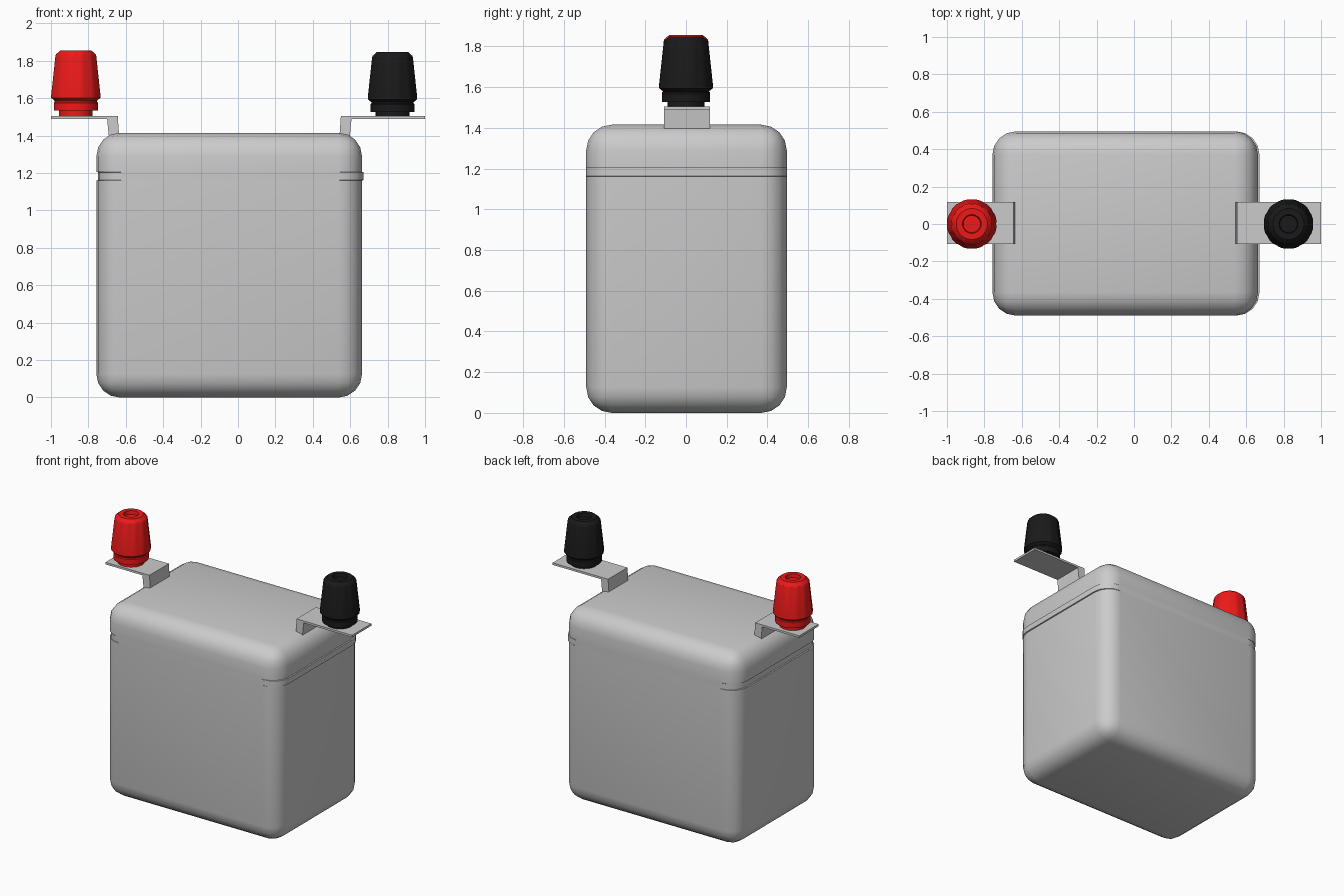
import bpy, bmesh, math
from mathutils import Vector

if "Cube" in bpy.data.objects:
    bpy.data.objects.remove(bpy.data.objects["Cube"])


def finish(name, bm, color=None, angle=35):
    bmesh.ops.recalc_face_normals(bm, faces=bm.faces)
    mesh = bpy.data.meshes.new(name)
    bm.to_mesh(mesh)
    bm.free()
    ob = bpy.data.objects.new(name, mesh)
    bpy.context.collection.objects.link(ob)
    if color:
        mat = bpy.data.materials.new(name + "_plastic")
        mat.diffuse_color = color
        mat.use_nodes = True
        mat.node_tree.nodes["Principled BSDF"].inputs["Base Color"].default_value = mat.diffuse_color
        mesh.materials.append(mat)
    bpy.ops.object.select_all(action='DESELECT')
    ob.select_set(True)
    bpy.context.view_layer.objects.active = ob
    bpy.ops.object.shade_smooth_by_angle(angle=math.radians(angle))
    return ob


def battery_case(lo, hi, radius):
    bm = bmesh.new()
    bmesh.ops.create_cube(bm, size=1)
    lo, hi = Vector(lo), Vector(hi)
    for v in bm.verts:
        v.co = (lo + hi) / 2 + v.co * (hi - lo)
    bmesh.ops.bevel(bm, geom=bm.edges[:], offset=radius, offset_type='OFFSET',
                    segments=4, profile=0.5, affect='EDGES')
    # lid seam: a thin band shifted sideways (notch on the left, ridge on the right)
    for z in (1.160, 1.162, 1.204, 1.206):
        bmesh.ops.bisect_plane(bm, geom=bm.verts[:] + bm.edges[:] + bm.faces[:],
                               plane_co=(0, 0, z), plane_no=(0, 0, 1))
    for v in bm.verts:
        if 1.161 < v.co.z < 1.205:
            v.co.x += 0.008
    return finish("battery_case", bm)


def bracket(name, profile, y0=-0.107, y1=0.117):
    bm = bmesh.new()
    face = bm.faces.new([bm.verts.new((x, y0, z)) for x, z in profile])
    ext = bmesh.ops.extrude_face_region(bm, geom=[face])
    for v in ext["geom"]:
        if isinstance(v, bmesh.types.BMVert):
            v.co.y = y1
    return finish(name, bm)


def knob(name, x, z, color, segments=48):
    # radius, height, depth of the grip flutes
    profile = [(0.09, 0, 0), (0.09, 0.03, 0), (0.118, 0.03, 0), (0.118, 0.07, 0),
               (0.113, 0.075, 0), (0.113, 0.082, 0), (0.133, 0.097, 0.003),
               (0.133, 0.11, 0.005), (0.11, 0.322, 0.004), (0.106, 0.33, 0),
               (0.083, 0.35, 0), (0.05, 0.35, 0), (0.046, 0.325, 0)]
    bm = bmesh.new()
    rings = []
    for r, h, flute in profile:
        ring = []
        for i in range(segments):
            a = 2 * math.pi * i / segments
            rr = r - (flute if i % 4 == 0 else 0)
            ring.append(bm.verts.new((x + rr * math.cos(a), rr * math.sin(a), z + h)))
        rings.append(ring)
    for a, b in zip(rings, rings[1:]):
        for i in range(segments):
            j = (i + 1) % segments
            bm.faces.new((a[i], a[j], b[j], b[i]))
    bm.faces.new(rings[0])
    bm.faces.new(rings[-1])
    return finish(name, bm, color, 25)


# case
battery_case((-0.757, -0.49, 0), (0.663, 0.495, 1.415), 0.125)

# bent metal contact tabs
bracket("positive_tab", [(-1, 1.49), (-0.70, 1.49), (-0.69, 1.39),
                         (-0.635, 1.39), (-0.643, 1.505), (-1, 1.505)])
bracket("negative_tab", [(1, 1.49), (0.607, 1.49), (0.597, 1.39),
                         (0.542, 1.39), (0.55, 1.505), (1, 1.505)])

# screw terminals
knob("positive_terminal", -0.867, 1.505, (0.85, 0.01, 0.01, 1))
knob("negative_terminal", 0.826, 1.497, (0.01, 0.01, 0.01, 1))
